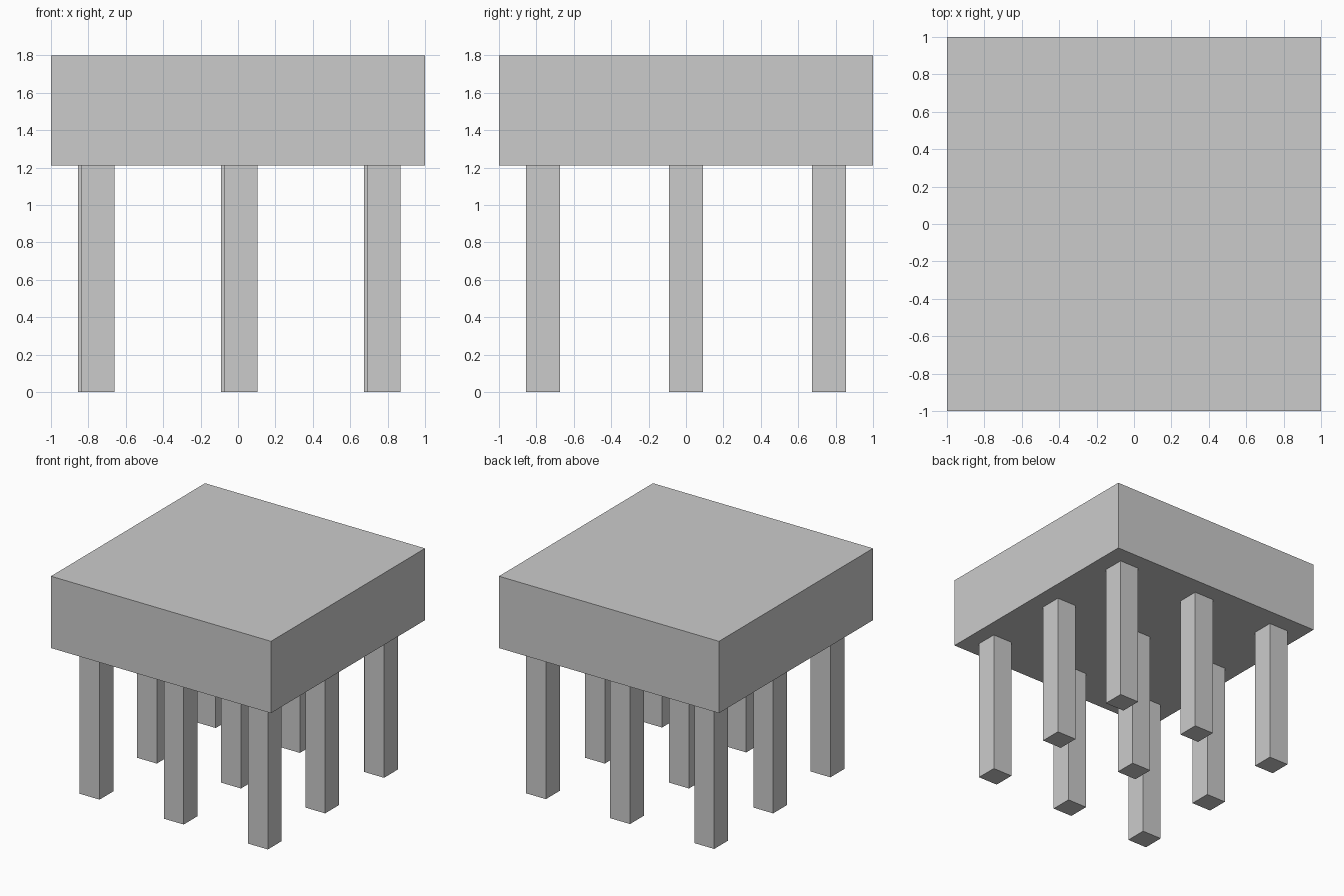
import bpy

if "Cube" in bpy.data.objects:
    bpy.data.objects.remove(bpy.data.objects["Cube"])


def box(name, lo, hi):
    size = [b - a for a, b in zip(lo, hi)]
    center = [(a + b) / 2 for a, b in zip(lo, hi)]
    bpy.ops.mesh.primitive_cube_add(size=1, location=center)
    obj = bpy.context.object
    obj.name = name
    obj.scale = size
    bpy.ops.object.transform_apply(location=False, rotation=False, scale=True)
    return obj


SLAB_BOTTOM, TOP = 1.21, 1.8
SPACING, HALF = 0.765, 0.09

# Thick square top
box("top_slab", (-1, -1, SLAB_BOTTOM), (1, 1, TOP))

# Three by three grid of square legs; the front row sits slightly to the right
for row, row_name, shift in ((-1, "front", 0.015), (0, "middle", 0), (1, "back", 0)):
    for col, col_name in ((-1, "left"), (0, "center"), (1, "right")):
        x, y = col * SPACING + shift, row * SPACING
        box(f"{row_name}_{col_name}_leg",
            (x - HALF, y - HALF, 0), (x + HALF, y + HALF, SLAB_BOTTOM))
